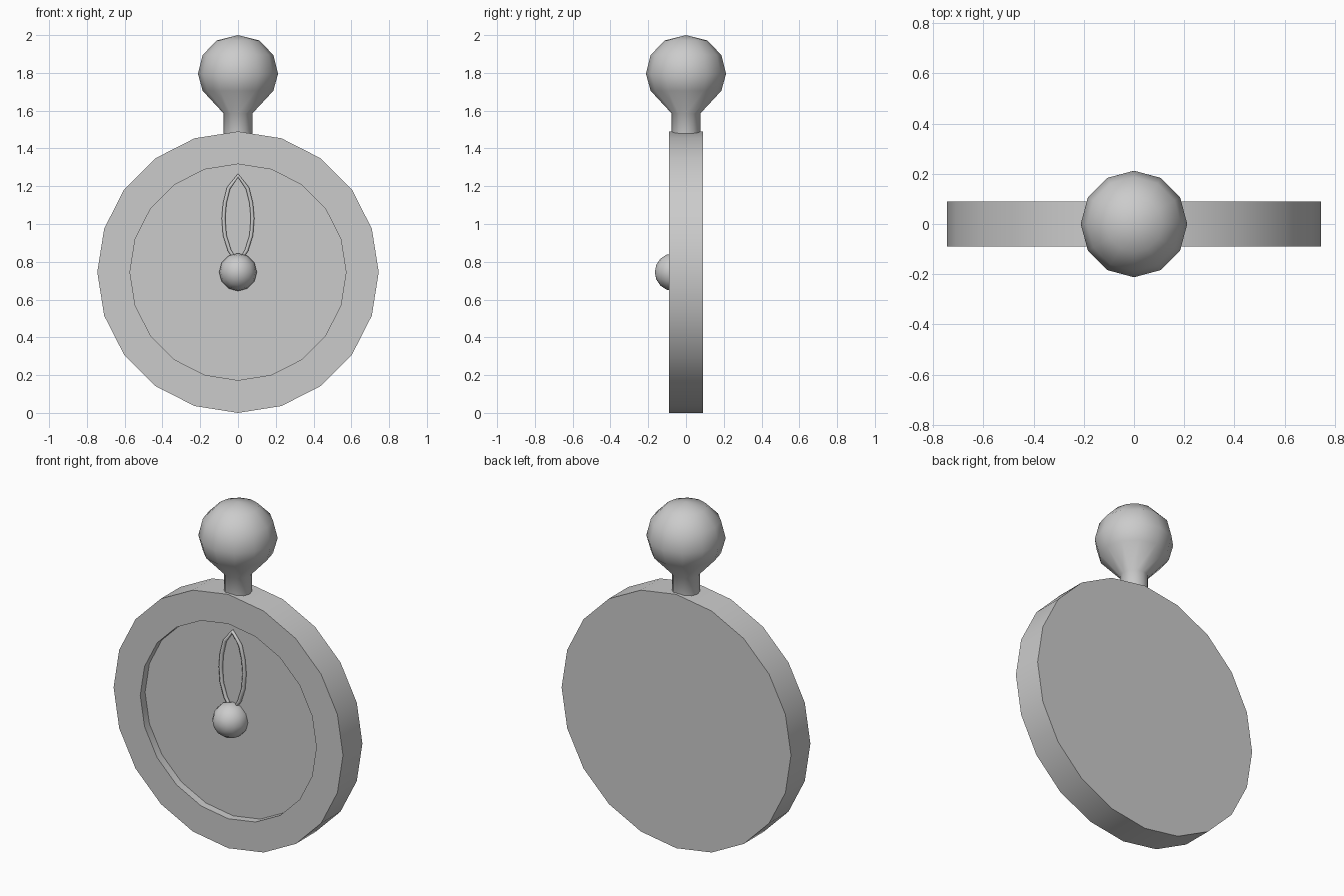
import bpy, bmesh, math
from mathutils import Matrix

if "Cube" in bpy.data.objects:
    bpy.data.objects.remove(bpy.data.objects["Cube"])


def lathe(name, profile, sides, matrix, angle=40):
    """Revolve (radius, height) points around z, then place with matrix."""
    bm = bmesh.new()
    rings = []
    for r, h in profile:
        if r == 0:
            rings.append([bm.verts.new((0, 0, h))])
        else:
            rings.append([bm.verts.new((r * math.cos(2 * math.pi * i / sides),
                                        r * math.sin(2 * math.pi * i / sides), h))
                          for i in range(sides)])
    for a, b in zip(rings, rings[1:]):
        for i in range(sides):
            j = (i + 1) % sides
            quad = [a[i % len(a)], a[j % len(a)], b[j % len(b)], b[i % len(b)]]
            bm.faces.new(list(dict.fromkeys(quad)))
    bm.transform(matrix)
    bmesh.ops.recalc_face_normals(bm, faces=bm.faces)
    mesh = bpy.data.meshes.new(name)
    bm.to_mesh(mesh)
    bm.free()
    ob = bpy.data.objects.new(name, mesh)
    bpy.context.collection.objects.link(ob)
    bpy.ops.object.select_all(action='DESELECT')
    ob.select_set(True)
    bpy.context.view_layer.objects.active = ob
    bpy.ops.object.shade_smooth_by_angle(angle=math.radians(angle))
    return ob


CENTRE_Z = 0.745
facing = Matrix.Translation((0, 0, CENTRE_Z)) @ Matrix.Rotation(math.pi / 2, 4, 'X')

# round body with a shallow recessed dial (local height points to the front)
lathe("dial_body", [(0, -0.09), (0.745, -0.09), (0.745, 0.09),
                    (0.572, 0.09), (0.572, 0.045), (0, 0.045)], 20, facing)

# round hub in the middle of the dial
hub = [(0.1 * math.sin(math.pi * k / 8), 0.065 - 0.1 * math.cos(math.pi * k / 8))
       for k in range(2, 8)] + [(0, 0.165)]
lathe("hub", hub, 12, facing)

# neck and bulb on top
lathe("top_bulb", [(0, 1.45), (0.076, 1.45), (0.076, 1.585), (0.187, 1.705), (0.212, 1.795),
                   (0.187, 1.895), (0.112, 1.972), (0, 2.0)], 12, Matrix.Identity(4), 50)

# leaf-shaped outline pointer lying in the recess
half = [(0.05, 1.19), (0.07, 1.11), (0.077, 1.03), (0.07, 0.94), (0.045, 0.86)]
outline = [(0, 1.257)] + half + [(0, 0.79)] + [(-x, z) for x, z in reversed(half)]
curve = bpy.data.curves.new("pointer", 'CURVE')
curve.dimensions = '3D'
curve.bevel_depth = 0.011
curve.bevel_resolution = 1
spline = curve.splines.new('POLY')
spline.points.add(len(outline) - 1)
for p, (x, z) in zip(spline.points, outline):
    p.co = (x, -0.05, z, 1)
spline.use_cyclic_u = True
bpy.context.collection.objects.link(bpy.data.objects.new("pointer", curve))
